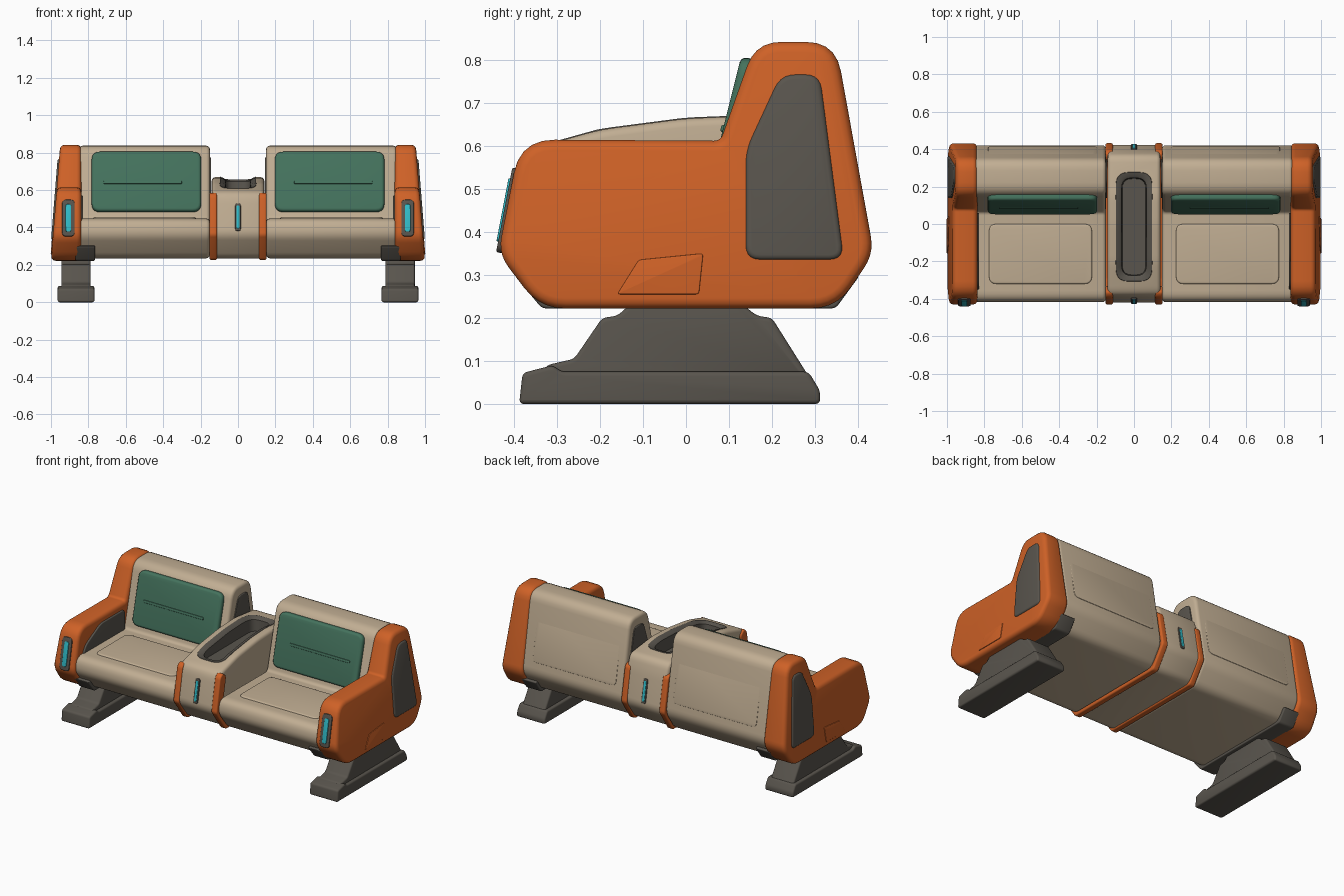
import bpy, bmesh, math
from mathutils import Vector, Matrix

if "Cube" in bpy.data.objects:
    bpy.data.objects.remove(bpy.data.objects["Cube"])


def material(name, rgb):
    m = bpy.data.materials.new(name)
    m.diffuse_color = (*rgb, 1)
    m.use_nodes = True
    m.node_tree.nodes["Principled BSDF"].inputs["Base Color"].default_value = m.diffuse_color
    return m


ORANGE = material("burnt orange", (0.62, 0.12, 0.02))
BEIGE = material("warm beige", (0.53, 0.42, 0.29))
GREEN = material("deep green", (0.058, 0.17, 0.11))
GREY = material("dark grey", (0.10, 0.09, 0.075))
CYAN = material("cyan light", (0.03, 0.5, 0.58))


def rounded(pts, d, n=5):
    """Round polygon corners; a point may carry its own radius as third value."""
    out = []
    for i, p in enumerate(pts):
        r = p[2] if len(p) > 2 else d
        c = Vector(p[:2])
        a, b = Vector(pts[i - 1][:2]) - c, Vector(pts[(i + 1) % len(pts)][:2]) - c
        a = c + a.normalized() * min(r, 0.45 * a.length)
        b = c + b.normalized() * min(r, 0.45 * b.length)
        for k in range(n + 1):
            t = k / n
            out.append(a * (1 - t) ** 2 + c * 2 * t * (1 - t) + b * t * t)
    return out


def solid(name, loops, mat, bevel=0.0):
    """Join loops of points into a closed skin, bevelling sharp rims."""
    bm = bmesh.new()
    rings = [[bm.verts.new(p) for p in loop] for loop in loops]
    n = len(rings[0])
    for a, b in zip(rings, rings[1:]):
        for i in range(n):
            j = (i + 1) % n
            bm.faces.new((a[i], a[j], b[j], b[i]))
    bm.faces.new(rings[0][::-1])
    bm.faces.new(rings[-1])
    bmesh.ops.recalc_face_normals(bm, faces=bm.faces)
    me = bpy.data.meshes.new(name)
    bm.to_mesh(me)
    bm.free()
    me.materials.append(mat)
    ob = bpy.data.objects.new(name, me)
    bpy.context.collection.objects.link(ob)
    if bevel:
        m = ob.modifiers.new("Bevel", 'BEVEL')
        m.width, m.segments = bevel, 3
        m.limit_method, m.angle_limit = 'ANGLE', math.radians(50)
        m.use_clamp_overlap = False
    return ob


def prism(name, pts, x0, x1, mat, d=0.03, bevel=0.01, s=1, lean=0.0):
    """Side profile (y, z) swept from x0 to x1; the x1 face leans inward with height."""
    pr = rounded(pts, d)
    return solid(name, [[(s * x0, y, z) for y, z in pr],
                        [(s * (x1 - lean * (z - 0.35)), y, z) for y, z in pr]], mat, bevel)


def plate(name, centre, w, h, t, mat, tilt=0.0, r=0.03, bevel=0.008):
    """Rounded rectangular plate facing front, tilted about x."""
    pr = rounded([(-w/2, -h/2), (w/2, -h/2), (w/2, h/2), (-w/2, h/2)], r)
    m = Matrix.Translation(centre) @ Matrix.Rotation(tilt, 4, 'X')
    return solid(name, [[m @ Vector((u, y, v)) for u, v in pr] for y in (-t/2, t/2)], mat, bevel)


ARM = [(-0.437, 0.35, .04), (-0.385, 0.615, .08), (0.08, 0.612, .015), (0.162, 0.842, .06),
       (0.348, 0.842, .07), (0.437, 0.35, .04), (0.35, 0.222, .06), (-0.34, 0.222, .06)]
SEAT = [(-0.425, 0.36, .04), (-0.405, 0.448, .05), (0.065, 0.445, .02), (0.162, 0.837, .06),
        (0.345, 0.837, .06), (0.426, 0.36, .04), (0.34, 0.235, .04), (-0.325, 0.235, .04)]
SIDE_PANEL = [(0.138, 0.335), (0.138, 0.59), (0.22, 0.767), (0.312, 0.767), (0.368, 0.335)]
SLOT_TILT, BACK_TILT, CUSHION_TILT = -0.189, 0.18, -0.245

for s, side in ((1, "right"), (-1, "left")):
    # armrest, its dark outer inset, lower seam plate and inner lining
    prism(side + "_armrest", ARM, 0.838, 0.99, ORANGE, bevel=0.024, s=s, lean=0.08)
    prism(side + "_arm_panel", SIDE_PANEL, 0.93, 0.998, GREY, d=0.035, bevel=0.012, s=s, lean=0.08)
    prism(side + "_arm_seam_plate", [(-0.16, 0.255), (-0.11, 0.335), (0.04, 0.35), (0.03, 0.255)],
          0.95, 0.994, ORANGE, d=0.008, bevel=0.003, s=s, lean=0.08)
    prism(side + "_arm_lining", [(-0.36, 0.43), (-0.33, 0.49), (-0.18, 0.57), (0.06, 0.57), (0.06, 0.43)],
          0.828, 0.86, GREY, bevel=0.005, s=s)
    # arm front light
    plate(side + "_arm_light_frame", (s * 0.907, -0.416, 0.45), 0.068, 0.2, 0.014, GREY, SLOT_TILT, 0.025, 0.004)
    plate(side + "_arm_light", (s * 0.907, -0.419, 0.45), 0.03, 0.15, 0.016, CYAN, SLOT_TILT, 0.012, 0.003)
    # seat shell with backrest
    prism(side + "_seat", SEAT, 0.15, 0.85, BEIGE, bevel=0.02, s=s)
    plate(side + "_seat_pad", (s * 0.5, -0.16, 0.443), 0.55, 0.32, 0.024, BEIGE, -math.pi / 2, 0.04)
    plate(side + "_back_cushion", (s * 0.49, 0.115, 0.642), 0.585, 0.33, 0.055, GREEN, CUSHION_TILT, 0.045, 0.015)
    plate(side + "_cushion_ridge", (s * 0.51, 0.088, 0.64), 0.42, 0.016, 0.014, GREEN, CUSHION_TILT, 0.007, 0.004)
    plate(side + "_rear_plate", (s * 0.49, 0.380, 0.60), 0.58, 0.34, 0.012, BEIGE, BACK_TILT, 0.03, 0.003)
    prism(side + "_backrest_side_panel", [(0.135, 0.5), (0.145, 0.57), (0.215, 0.775), (0.305, 0.775), (0.36, 0.5)],
          0.144, 0.19, GREY, bevel=0.004, s=s)
    # mounting bracket, leg and foot
    prism(side + "_bracket", [(-0.40, 0.30), (-0.335, 0.222), (0.348, 0.222), (0.405, 0.30), (0.3, 0.32), (-0.3, 0.32)],
          0.765, 0.87, GREY, d=0.012, bevel=0.006, s=s)
    prism(side + "_leg", [(-0.34, 0.05), (-0.325, 0.09), (-0.26, 0.105), (-0.195, 0.2), (-0.16, 0.205),
                          (-0.12, 0.24), (0.12, 0.24), (0.165, 0.205), (0.2, 0.2), (0.285, 0.065), (0.28, 0.05)],
          0.788, 0.945, GREY, d=0.012, bevel=0.01, s=s)
    prism(side + "_foot", [(-0.388, 0), (-0.38, 0.072), (-0.31, 0.09), (-0.29, 0.075), (0.285, 0.075),
                           (0.312, 0.03), (0.312, 0)], 0.768, 0.964, GREY, d=0.012, bevel=0.01, s=s)
    # orange band wrapping the console edge
    prism("console_band_" + side,
          [(-0.365, 0.59), (-0.392, 0.57), (-0.432, 0.36), (-0.335, 0.226), (0.345, 0.226), (0.434, 0.36),
           (0.395, 0.57), (0.365, 0.59), (0.33, 0.56), (0.37, 0.36), (0.3, 0.28), (-0.3, 0.28),
           (-0.37, 0.36), (-0.33, 0.56)], 0.113, 0.152, ORANGE, d=0.015, bevel=0.008, s=s)

# centre console with an arched top
TOP = [(-0.365, 0.592), (-0.2, 0.638), (0.0, 0.664), (0.15, 0.67), (0.365, 0.645)]


def top_height(y):
    for (y0, z0), (y1, z1) in zip(TOP, TOP[1:]):
        if y <= y1:
            return z0 + (z1 - z0) * (y - y0) / (y1 - y0)


def tray_loop(inset, height):
    """Rounded plan outline; the straight edges are split so they can follow the arch."""
    x, y0, y1 = 0.1 - inset, -0.31 + inset, 0.28 - inset
    pr = rounded([(-x, y0), (x, y0), (x, y1), (-x, y1)], 0.07 - inset * 0.5)
    out = []
    for i, a in enumerate(pr):
        b = pr[(i + 1) % len(pr)]
        k = 14 if i % 6 == 5 else 1
        out += [a.lerp(b, j / k) for j in range(k)]
    return [(p.x, p.y, height(p.y)) for p in out]


console = prism("console", TOP + [(0.39, 0.57), (0.427, 0.36), (0.34, 0.235), (-0.33, 0.235),
                                  (-0.425, 0.36), (-0.388, 0.56)], -0.141, 0.141, BEIGE, d=0.035, bevel=0.02)
cutter = solid("tray_cutter", [tray_loop(0.004, lambda y: 0.5), tray_loop(0.004, lambda y: 0.9)], BEIGE)
cutter.hide_render = True
cut = console.modifiers.new("Tray cut", 'BOOLEAN')
cut.object, cut.operation, cut.solver = cutter, 'DIFFERENCE', 'EXACT'

# console tray liner: rim following the arch, then a deeper well
solid("console_tray", [tray_loop(0.0, lambda y: 0.495), tray_loop(0.0, lambda y: top_height(y) - 0.004),
                       tray_loop(0.004, lambda y: top_height(y) + 0.002),
                       tray_loop(0.026, lambda y: top_height(y) - 0.006),
                       tray_loop(0.034, lambda y: top_height(y) - 0.014),
                       tray_loop(0.038, lambda y: 0.575)], GREY)

# console lights, front and back
for name, f, tilt in (("front", -1, -0.18), ("rear", 1, 0.18)):
    plate(name + "_console_light_frame", (0, f * 0.409, 0.455), 0.03, 0.15, 0.012, GREY, tilt, 0.014, 0.003)
    plate(name + "_console_light", (0, f * 0.411, 0.455), 0.016, 0.125, 0.014, CYAN, tilt, 0.007, 0.002)

# apply modifiers, drop the cutter, smooth the soft edges
bpy.ops.object.select_all(action='SELECT')
bpy.context.view_layer.objects.active = console
bpy.ops.object.convert(target='MESH')
bpy.data.objects.remove(cutter)
bpy.ops.object.shade_smooth_by_angle(angle=math.radians(35))
